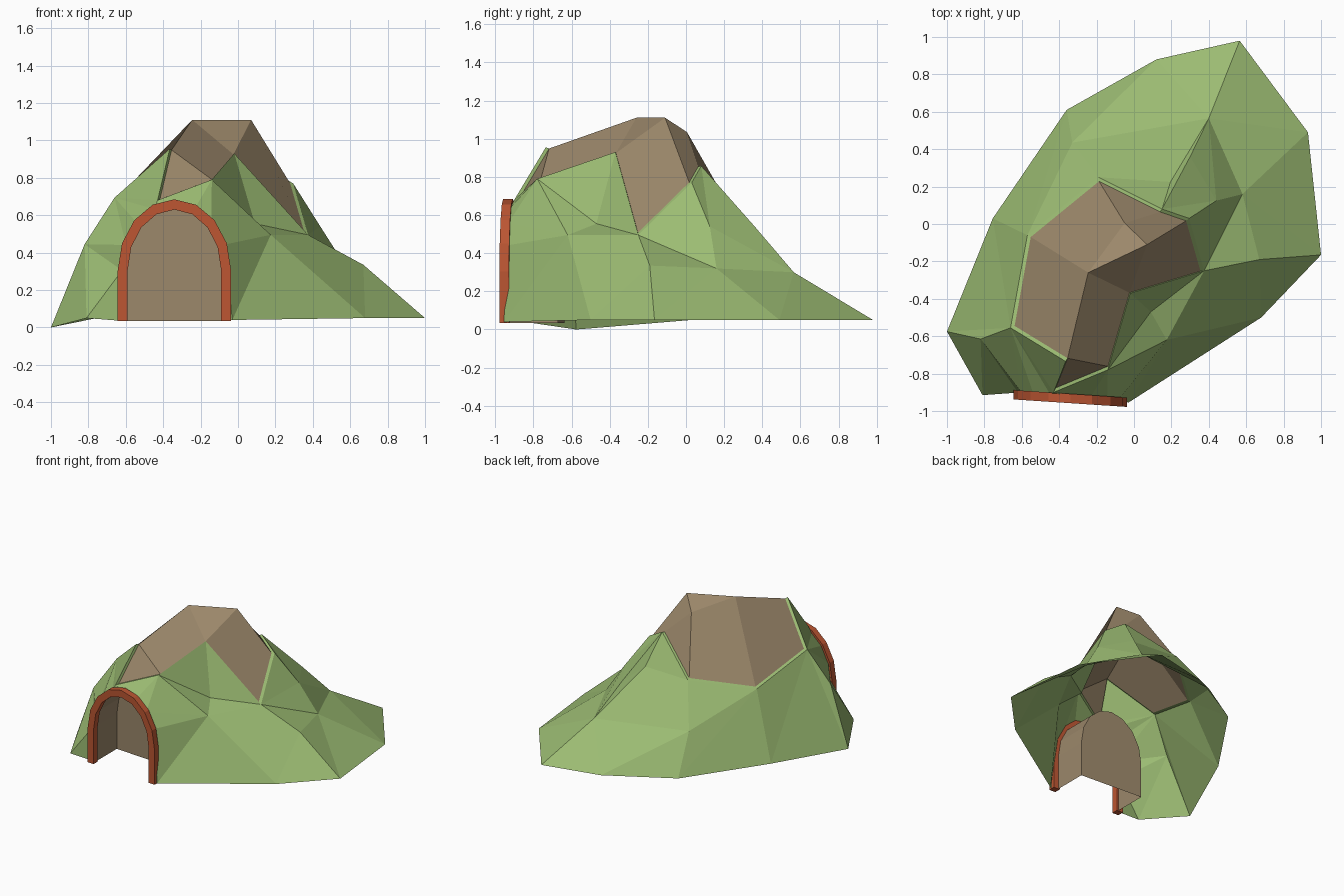
import bpy, bmesh, math
from mathutils import Vector

if "Cube" in bpy.data.objects:
    bpy.data.objects.remove(bpy.data.objects["Cube"])


def material(name, rgb):
    m = bpy.data.materials.new(name)
    m.diffuse_color = (*rgb, 1)
    m.use_nodes = True
    m.node_tree.nodes["Principled BSDF"].inputs["Base Color"].default_value = m.diffuse_color
    return m


grass = material("grass green", (0.33, 0.50, 0.17))
stone = material("rock brown", (0.33, 0.245, 0.145))
brick = material("brick red", (0.50, 0.092, 0.032))


def build(name, points, faces, mat):
    """Object from named points and faces written as strings of point names."""
    bm = bmesh.new()
    verts = {}
    for f in faces:
        for key in f.split():
            if key not in verts:
                verts[key] = bm.verts.new(points[key])
        bm.faces.new([verts[key] for key in f.split()])
    bmesh.ops.recalc_face_normals(bm, faces=bm.faces)
    me = bpy.data.meshes.new(name)
    bm.to_mesh(me)
    bm.free()
    me.materials.append(mat)
    ob = bpy.data.objects.new(name, me)
    bpy.context.collection.objects.link(ob)
    return ob


# Arch outline: two straight posts and a half ellipse, right foot to left foot
CX, SPRING = -0.34, 0.305


def arch(rx, rz, back, foot=0.035):
    xz = [(CX + rx, foot), (CX + rx, (foot + SPRING) / 2)]
    for i in range(9):
        a = math.radians(22.5 * i)
        xz.append((CX + rx * math.cos(a), SPRING + rz * math.sin(a)))
    xz += [(CX - rx, (foot + SPRING) / 2), (CX - rx, foot)]
    return [(x, -0.955 - 0.066 * (x - CX) + back, z) for x, z in xz]


# Key points of the hill: rock rim, rock crown, foot and slopes
rim = dict(A=(-.66, -.555, .694), B=(-.57, -.06, .55), C=(-.19, .25, .637),
           D=(.15, .08, .857), E=(.295, .03, .77), F=(.375, -.25, .495),
           G=(-.02, -.37, .93), H=(-.14, -.78, .79), I=(-.43, -.9, .68),
           J=(-.365, -.735, .955))
crown = dict(K=(-.245, -.26, 1.11), L=(-.05, .005, 1.035), M=(.07, -.11, 1.11))
foot = dict(P0=(-1, -.575, 0), P1=(-.755, .03, .05), P2=(-.36, .61, .05),
            P3=(.12, .88, .05), P4=(.565, .98, .05), P5=(.93, .49, .05),
            P6=(1, -.165, .05), P7=(.68, -.5, .05), P8=(-.03, -.955, .04),
            P9=(-.81, -.915, .05))
slope = dict(Q=(-.82, -.615, .445), T=(.175, -.62, .495), R=(.09, -.47, .555),
             U=(.67, -.19, .335), W=(.58, .16, .32), V=(.44, .125, .54),
             X=(.3, .36, .54), Y=(.195, .225, .63), S=(.4, .565, .3),
             N=(-.33, .435, .345))
hole = {f"a{i}": p for i, p in enumerate(arch(.28, .355, .035))}

# The rock sits just inside the grass rim, leaving a thin grass lip
mid = Vector((-.12, -.3, .8))
inner = {k.lower(): Vector(p).lerp(mid, .04) for k, p in rim.items()}
names = "ABCDEFGHIJ"
lip = [f"{p} {q} {q.lower()} {p.lower()}" for p, q in zip(names, names[1:] + "A")]

# Grass hill, by area
left = ["P0 Q A", "P0 A P1", "P1 A B", "P1 B P2", "P0 P9 Q"]
back = ["B N P2", "B C N", "N P3 P2", "C Y S N", "N S P3", "S P4 P3", "S P5 P4",
        "Y X S", "C D Y", "D X Y", "D V X", "X V S"]
right = ["D E V", "V W S", "W P5 S", "W P6 P5", "E F V", "F W V", "F U W",
         "U P6 W", "U P7 P6", "T P7 U F", "R T F", "G R F", "H R G", "H T R"]
front = ["P8 P7 T", "a0 P8 a1", "a1 P8 a2", "a2 P8 T", "a2 T a3", "a3 T a4",
         "a4 T H", "a4 H a5", "a5 H I", "a5 I a6", "a6 I a7", "A J I", "A I a7",
         "A a7 a8", "A a8 a9", "A a9 Q", "Q a9 a10", "Q a10 P9", "a10 a11 P9",
         "a11 a12 P9"]
build("grass_hill", {**rim, **inner, **foot, **slope, **hole},
      left + back + right + front + lip, grass)

# Rock summit
build("rock_summit", {**inner, **crown},
      ["a b K j", "b c L K", "c d L", "L d e M", "M e f g", "K L M", "K M g",
       "j K g h", "j h i"], stone)

# Tunnel lining with closed back and open floor
t = {f"f{i}": p for i, p in enumerate(arch(.262, .337, .02))}
t.update({f"b{i}": (x, y, z) for i, (x, y, z) in enumerate(arch(.262, .337, .3))})
build("tunnel", t,
      [f"f{i} f{i+1} b{i+1} b{i}" for i in range(12)]
      + [" ".join(f"b{i}" for i in range(13))], stone)

# Brick surround, one block per step of the arch
rings = [arch(.303, .38, -.003), arch(.25, .325, -.003),
         arch(.25, .325, .047), arch(.303, .38, .047)]
for i in range(12):
    pts = {f"{r}{e}": rings[r][i + n] for r in range(4) for n, e in enumerate("sn")}
    faces = ["0s 1s 2s 3s", "0n 1n 2n 3n"]
    faces += [f"{r}s {(r+1) % 4}s {(r+1) % 4}n {r}n" for r in range(4)]
    build(f"arch_brick_{i + 1}", pts, faces, brick)
